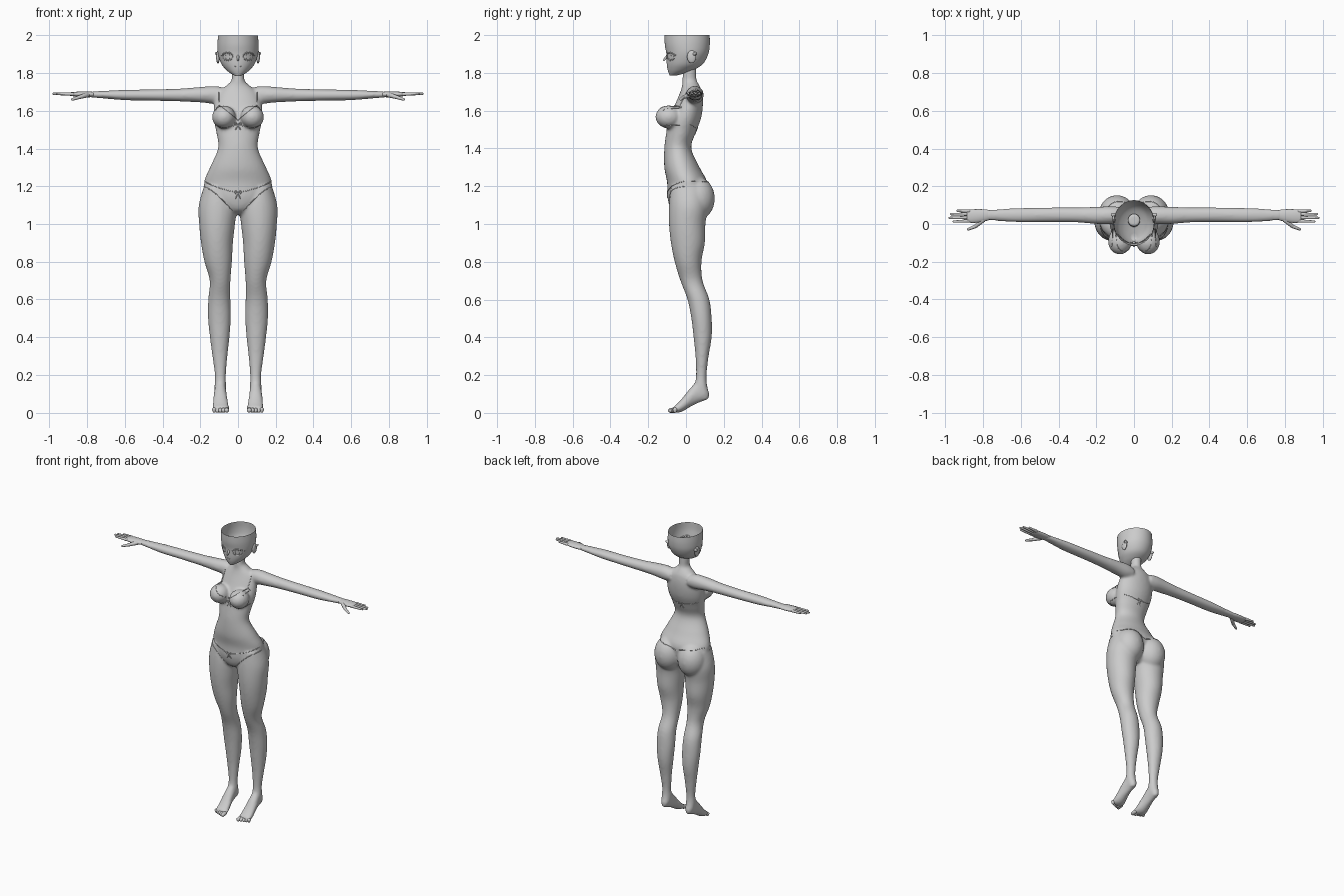
import bpy, bmesh, math
from mathutils import Vector
from mathutils.bvhtree import BVHTree

cube = bpy.data.objects.get("Cube")
if cube:
    bpy.data.objects.remove(cube)

grey = bpy.data.materials.new("light grey")
grey.use_nodes = True
grey.diffuse_color = (0.6, 0.6, 0.6, 1)
for node in grey.node_tree.nodes:
    if node.type == 'BSDF_PRINCIPLED':
        node.inputs["Base Color"].default_value = grey.diffuse_color
        node.inputs["Roughness"].default_value = 0.7


def spline(rows, steps=5):
    """Catmull-Rom resampling of section rows."""
    out = []
    for i in range(len(rows) - 1):
        a, b, c, d = (rows[max(0, min(len(rows) - 1, i + k))] for k in (-1, 0, 1, 2))
        for s in range(steps):
            t = s / steps
            out.append([0.5 * (2 * q + (r - p) * t + (2 * p - 5 * q + 4 * r - u) * t * t
                               + (3 * q - p - 3 * r + u) * t ** 3)
                        for p, q, r, u in zip(a, b, c, d)])
    return out + [list(rows[-1])]


def loft(bm, rows, axis, side=1, caps=(True, True), n=32):
    """Oval sections along an axis; row = position, then low and high of the other axes."""
    others = [i for i in range(3) if i != axis]
    rings = []
    for pos, a0, a1, b0, b1 in spline(rows):
        ring = []
        for k in range(n):
            t = math.tau * k / n
            co = [0, 0, 0]
            co[axis] = pos
            co[others[0]] = (a0 + a1) / 2 + (a1 - a0) / 2 * math.cos(t)
            co[others[1]] = (b0 + b1) / 2 + (b1 - b0) / 2 * math.sin(t)
            co[0] *= side
            ring.append(bm.verts.new(co))
        rings.append(ring)
    for r, s in zip(rings, rings[1:]):
        for k in range(n):
            bm.faces.new((r[k], r[(k + 1) % n], s[(k + 1) % n], s[k]))
    for ring, cap in zip((rings[0], rings[-1]), caps):
        if cap:
            bm.faces.new(ring)


def ball(bm, centre, radii, side=1):
    made = bmesh.ops.create_uvsphere(bm, u_segments=24, v_segments=16, radius=1)["verts"]
    for v in made:
        v.co = Vector([(c + r * p) for c, r, p in zip(centre, radii, v.co)])
        v.co.x *= side


def bone(bm, a, b, ra, rb, side=1):
    """Tapered capsule from a to b."""
    a, b = Vector(a), Vector(b)
    turn = (b - a).to_track_quat('Z', 'Y')
    made = bmesh.ops.create_uvsphere(bm, u_segments=12, v_segments=9, radius=1)["verts"]
    for v in made:
        end, r = (b, rb) if v.co.z > 0 else (a, ra)
        v.co = end + turn @ (v.co * r)
        v.co.x *= side


def finish(bm, name):
    bmesh.ops.recalc_face_normals(bm, faces=bm.faces)
    mesh = bpy.data.meshes.new(name)
    bm.to_mesh(mesh)
    bm.free()
    mesh.shade_smooth()
    mesh.materials.append(grey)
    obj = bpy.data.objects.new(name, mesh)
    bpy.context.collection.objects.link(obj)
    return obj


# Torso and neck
bm = bmesh.new()
torso = [(1.05, .04, -.04, .05), (1.08, .10, -.08, .08), (1.14, .165, -.098, .10),
         (1.22, .180, -.10, .112), (1.30, .149, -.115, .072), (1.40, .106, -.115, .028),
         (1.48, .114, -.105, .05), (1.56, .129, -.09, .08), (1.64, .125, -.055, .09),
         (1.70, .10, -.03, .085), (1.735, .06, -.02, .07), (1.76, .035, -.02, .057),
         (1.80, .033, -.016, .055), (1.85, .033, -.014, .055)]
loft(bm, [(z, -w, w, y0, y1) for z, w, y0, y1 in torso], 2)

# Limbs and fuller forms, merged into one skin
leg = [(1.20, .05, .18, -.08, .10), (1.10, .008, .208, -.09, .115), (1.0, .016, .206, -.09, .103),
       (.9, .027, .196, -.08, .10), (.8, .032, .178, -.06, .082), (.7, .04, .15, -.03, .088),
       (.6, .04, .158, .008, .124), (.5, .038, .159, .028, .136), (.4, .045, .149, .04, .136),
       (.3, .056, .136, .05, .12), (.2, .064, .123, .053, .109), (.14, .063, .125, .045, .113),
       (.10, .064, .122, .05, .124), (.07, .075, .112, .07, .118)]
foot = [(.118, .08, .108, .08, .11), (.10, .068, .118, .066, .13), (.06, .062, .125, .05, .165),
        (.02, .058, .13, .03, .128), (-.02, .05, .134, .006, .078), (-.05, .046, .136, 0, .046),
        (-.068, .05, .133, .003, .032)]
arm = [(.07, 0, .09, 1.64, 1.72), (.12, 0, .094, 1.636, 1.731), (.2, 0, .091, 1.644, 1.726),
       (.3, .008, .088, 1.649, 1.718), (.45, .01, .088, 1.653, 1.713), (.6, .009, .085, 1.656, 1.711),
       (.7, .014, .08, 1.664, 1.706), (.785, .021, .075, 1.671, 1.702)]
for side in (1, -1):
    loft(bm, leg, 2, side)
    loft(bm, foot, 1, side)
    loft(bm, arm, 0, side)
    ball(bm, (.09, .058, 1.135), (.095, .095, .115), side)
    ball(bm, (.075, -.092, 1.567), (.063, .07, .061), side)
body = finish(bm, "body")
remesh = body.modifiers.new("blend", 'REMESH')
remesh.mode = 'VOXEL'
remesh.voxel_size = .008
remesh.use_smooth_shade = True
soften = body.modifiers.new("soften", 'SMOOTH')
soften.factor = .5
soften.iterations = 9

# Hands and toes
palm = [(.765, .022, .074, 1.673, 1.700), (.80, .012, .078, 1.671, 1.702),
        (.85, .006, .078, 1.673, 1.701), (.885, .009, .074, 1.679, 1.698)]
for side, label in ((1, "left"), (-1, "right")):
    bm = bmesh.new()
    loft(bm, palm, 0, side)
    for y, tip in ((.016, .955), (.034, .977), (.052, .968), (.068, .935)):
        bone(bm, (.875, y, 1.688), (tip, y * 1.1 - .005, 1.690), .0095, .006, side)
    bone(bm, (.80, .022, 1.684), (.84, -.012, 1.672), .014, .010, side)
    bone(bm, (.84, -.012, 1.672), (.878, -.028, 1.66), .010, .007, side)
    finish(bm, label + "_hand")
    bm = bmesh.new()
    for k in range(5):
        x = .060 + .0165 * k
        r = .013 - .0012 * k
        bone(bm, (x, -.058, .016), (x, -.082 + .006 * k, r), .013, r, side)
    finish(bm, label + "_toes")

# Head, open at the crown
bm = bmesh.new()
skull = [(1.785, .016, -.086, -.055), (1.80, .042, -.092, .0), (1.82, .066, -.098, .05),
         (1.85, .089, -.102, .092), (1.90, .106, -.104, .118), (1.95, .109, -.112, .126),
         (2.0, .105, -.114, .125)]
loft(bm, [(z, -w, w, y0, y1) for z, w, y0, y1 in skull], 2, caps=(True, False), n=48)
head = finish(bm, "head")

# Nose and ears
bm = bmesh.new()
bone(bm, (0, -.098, 1.89), (0, -.117, 1.868), .008, .005)
finish(bm, "nose")
bm = bmesh.new()
for side in (1, -1):
    ball(bm, (.106, .03, 1.885), (.010, .024, .034), side)
    bone(bm, (.108, .045, 1.90), (.117, .05, 1.905), .012, .006, side)
finish(bm, "ears")

# Thin trim laid on the surface
bpy.context.view_layer.update()
deps = bpy.context.evaluated_depsgraph_get()
skin = BVHTree.FromObject(body, deps)
face = BVHTree.FromObject(head, deps)


def cord(name, tree, path, front=True, r=.0022, mirror=True):
    """Fine cord dropped along y on to a surface; path points are (x, z)."""
    curve = bpy.data.curves.new(name, 'CURVE')
    curve.dimensions = '3D'
    curve.bevel_depth = r
    curve.bevel_resolution = 1
    for side in ((1, -1) if mirror else (1,)):
        pts = []
        for x, z in spline(path, 6):
            start = Vector((x * side, -1 if front else 1, z))
            hit = tree.ray_cast(start, Vector((0, 1 if front else -1, 0)))[0]
            if hit:
                pts.append(hit)
        if len(pts) < 2:
            continue
        line = curve.splines.new('POLY')
        line.points.add(len(pts) - 1)
        for p, co in zip(line.points, pts):
            p.co = (*co, 1)
    curve.materials.append(grey)
    bpy.context.collection.objects.link(bpy.data.objects.new(name, curve))


def oval(cx, cz, rx, rz, n=12):
    return [(cx + rx * math.cos(math.tau * k / n), cz + rz * math.sin(math.tau * k / n))
            for k in range(n + 1)]


cord("eye_rims", face, oval(.055, 1.886, .026, .02))
cord("irises", face, oval(.055, 1.886, .012, .017), r=.0012)
cord("lashes", face, [(.026, 1.893), (.045, 1.908), (.07, 1.906), (.088, 1.893)], r=.003)
cord("mouth", face, [(0, 1.833), (.018, 1.835)], r=.0015)
cord("brief_waist_front", skin, [(0, 1.165), (.08, 1.185), (.14, 1.207), (.176, 1.225)])
cord("brief_waist_back", skin, [(0, 1.195), (.08, 1.22), (.14, 1.225), (.172, 1.228)], False)
cord("brief_leg_edges", skin, [(.03, 1.07), (.07, 1.115), (.13, 1.17), (.18, 1.2)])
cord("top_straps", skin, [(.10, 1.70), (.10, 1.66), (.098, 1.625)])
cord("top_upper_edges", skin, [(0, 1.55), (.04, 1.585), (.098, 1.625), (.12, 1.60)])
cord("top_lower_edges", skin, [(0, 1.53), (.04, 1.515), (.08, 1.51), (.12, 1.525)])
cord("top_back_band", skin, [(0, 1.50), (.06, 1.51), (.11, 1.525)], False, r=.0015)

# Small bows
for name, z, front in (("chest_bow", 1.527, True), ("brief_bow", 1.163, True), ("back_bow", 1.50, False)):
    cord(name, skin, [(0, z), (.012, z + .012), (.016, z), (0, z), (.007, z - .015), (.014, z - .028)],
         front, r=.0028)
